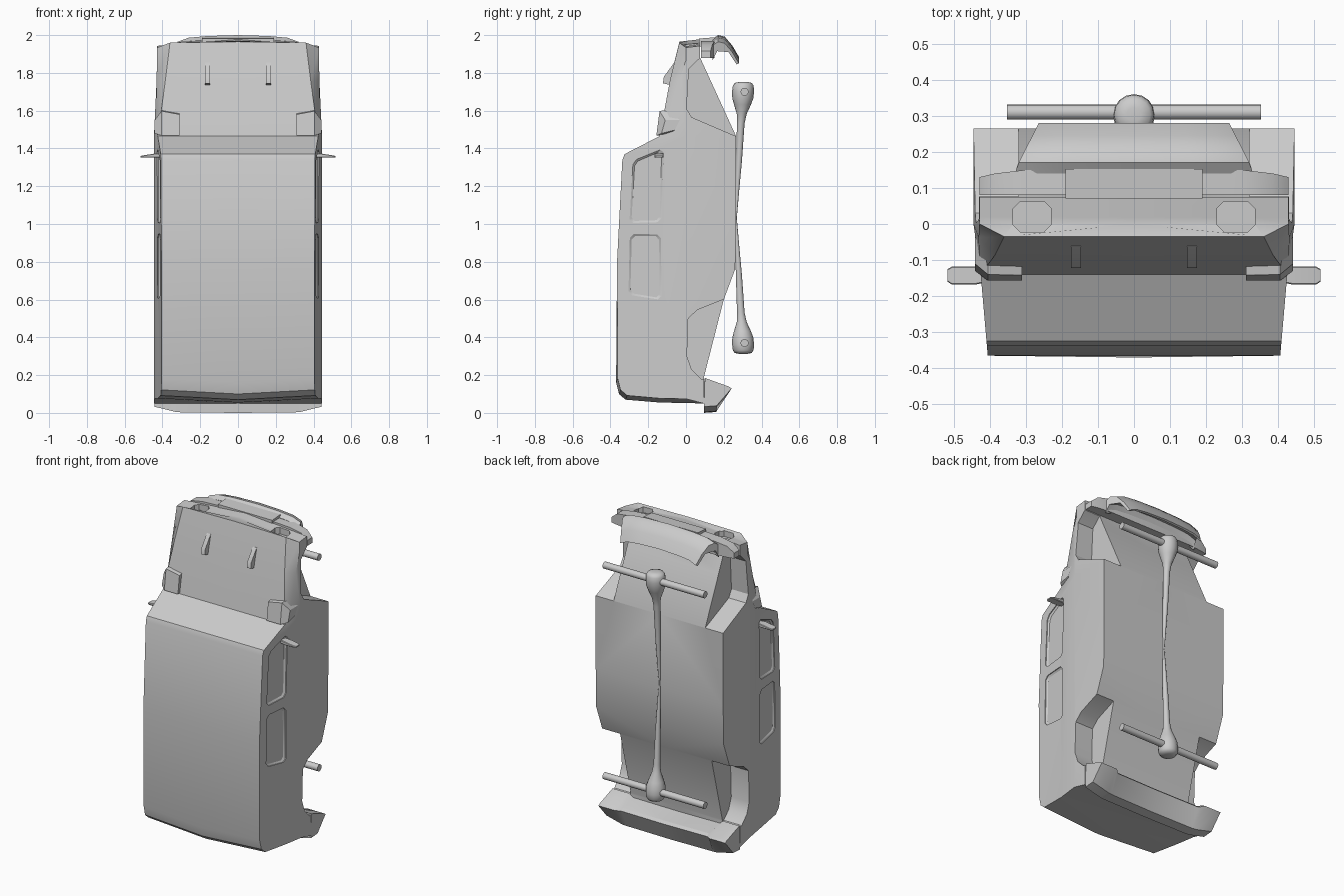
import bpy, bmesh, math
from mathutils import Vector

if "Cube" in bpy.data.objects:
    bpy.data.objects.remove(bpy.data.objects["Cube"])


def finish(name, bm, mirror=True, angle=30):
    """Mirror across x, weld, and make an object."""
    if mirror:
        dup = bmesh.ops.duplicate(bm, geom=bm.verts[:] + bm.edges[:] + bm.faces[:])
        for g in dup["geom"]:
            if isinstance(g, bmesh.types.BMVert):
                g.co.x *= -1
        bmesh.ops.remove_doubles(bm, verts=bm.verts[:], dist=1e-5)
    bmesh.ops.recalc_face_normals(bm, faces=bm.faces[:])
    me = bpy.data.meshes.new(name)
    bm.to_mesh(me)
    bm.free()
    ob = bpy.data.objects.new(name, me)
    bpy.context.collection.objects.link(ob)
    smooth(ob, angle)
    return ob


def smooth(ob, angle=30):
    bpy.ops.object.select_all(action='DESELECT')
    ob.select_set(True)
    bpy.context.view_layer.objects.active = ob
    bpy.ops.object.shade_smooth_by_angle(angle=math.radians(angle))


def loft(name, sections, mirror=True, angle=30):
    """Skin equal-length closed rings; no cap on the mirror plane."""
    bm = bmesh.new()
    rings = [[bm.verts.new(p) for p in s] for s in sections]
    n = len(rings[0])
    for a, b in zip(rings, rings[1:]):
        for i in range(n):
            bm.faces.new((a[i], a[(i + 1) % n], b[(i + 1) % n], b[i]))
    if not mirror or any(abs(p[0]) > 1e-6 for p in sections[0]):
        bm.faces.new(rings[0])
    bm.faces.new(rings[-1])
    return finish(name, bm, mirror, angle)


def side(x, pts):
    return [(x, y, z) for y, z in pts]


def chamfer(pts, c=0.02):
    out = []
    for i, p in enumerate(pts):
        p = Vector(p)
        for q in (pts[i - 1], pts[(i + 1) % len(pts)]):
            out.append(tuple(p + (Vector(q) - p).normalized() * c))
    return out


def lerp(a, b, t):
    return a + (b - a) * max(0, min(1, t))


# Body: side profile (y, z), extruded to half width and shaped
PROFILE = [(-.355, .1), (-.37, .16), (-.365, .8), (-.337, 1.34), (-.325, 1.37),
           (-.14, 1.465), (-.085, 1.76), (-.035, 1.965), (.075, 1.978), (.075, 1.88),
           (.265, 1.465), (.265, 1.0), (.26, .76), (.2, .6), (.095, .19),
           (.095, .05), (-.14, .055), (-.32, .07)]


def half_width(y, z):
    if z < 1.47:
        return lerp(.405, .425, (y + .37) / .23) if y < -.14 else lerp(.425, .445, (y + .14) / .14)
    t = (z - 1.465) / .5
    if y < -.12 + .105 * t:
        return lerp(.42, .36, t)
    return lerp(.435, .428, t)


bm = bmesh.new()
face = bm.faces.new([bm.verts.new((0, y, z)) for y, z in PROFILE])
ext = bmesh.ops.extrude_face_region(bm, geom=[face])["geom"]
for v in ext:
    if isinstance(v, bmesh.types.BMVert):
        v.co.x = .44
for f in [f for f in bm.faces if all(v.co.x < .01 for v in f.verts)]:
    bm.faces.remove(f)
for co, no, front in [((0, 0, 1.465), (0, 0, 1), False), ((0, -.14, 0), (0, 1, 0), False),
                      ((0, 0, 0), (0, 1, 0), False), ((0, 0, 1.76), (0, 0, 1), False),
                      ((0, -.115, 1.465), (0, .495, -.13), True)]:
    fs = [f for f in bm.faces if not front or f.calc_center_median().z > 1.465]
    es = {e for f in fs for e in f.edges}
    vs = {v for f in fs for v in f.verts}
    bmesh.ops.bisect_plane(bm, geom=list(vs) + list(es) + fs, dist=1e-4, plane_co=co, plane_no=no)
for v in bm.verts:
    if v.co.x > .1:
        y, z = v.co.y, v.co.z
        v.co.x = half_width(y, z)
        if z > 1.9:
            v.co.z -= .005 if v.co.x < .4 else .035
        elif z < .17 and y < .09:
            v.co.z += .022
            v.co.y += .008 if y < -.3 else 0
body = finish("body", bm)

# Cutters: wheel arches, side windows, headlight recesses
FRONT_ARCH = [(.085, 1.885), (.065, 1.87), (.015, 1.82), (.003, 1.61), (.03, 1.565),
              (.266, 1.464), (.4, 1.55), (.4, 1.8)]
REAR_ARCH = [(.12, .175), (.08, .18), (.03, .23), (.005, .3), (.012, .5), (.06, .545),
             (.205, .603), (.4, .6), (.4, .175)]
cutters = [loft("arch_cutter", [side(.32, a), side(.6, a)]) for a in (FRONT_ARCH, REAR_ARCH)]
WINDOWS = [[(-.28, 1.335), (-.118, 1.4), (-.13, 1.01), (-.3, 1.005)],
           [(-.297, .947), (-.132, .945), (-.13, .598), (-.305, .625)]]
for w in WINDOWS:
    pts = chamfer(w)
    inner = [(.425 + .087 * (y + .14) - .014, y, z) for y, z in pts]
    cutters.append(loft("window_cutter", [inner, side(.6, pts)]))
lamp = chamfer([(.23, -.022), (.335, -.022), (.335, .063), (.23, .063)])
cutters.append(loft("headlight_cutter", [[(x, y, 1.915) for x, y in lamp],
                                         [(x, y, 2.1) for x, y in lamp]]))
bpy.context.view_layer.objects.active = body
for c in cutters:
    m = body.modifiers.new("cut", 'BOOLEAN')
    m.operation, m.solver, m.object = 'DIFFERENCE', 'EXACT', c
    # the cut has to run before the shading modifier, if one is present
    bpy.ops.object.modifier_move_to_index(modifier=m.name, index=0)
    bpy.ops.object.modifier_apply(modifier=m.name)
for c in cutters:
    bpy.data.objects.remove(c)
smooth(body)

# Window and headlight rims
for i, w in enumerate(WINDOWS):
    outer, inner = chamfer(w), chamfer(w, .018)
    cy, cz = (sum(p[k] for p in w) / 4 for k in (0, 1))
    inner = [(cy + (y - cy) * .88, cz + (z - cz) * .94) for y, z in outer]
    bm = bmesh.new()
    a, b = ([bm.verts.new((.413 + .087 * (y + .14) + d, y, z)) for y, z in r]
            for r, d in ((outer, .007), (inner, -.001)))
    for k in range(len(a)):
        bm.faces.new((a[k], a[(k + 1) % len(a)], b[(k + 1) % len(a)], b[k]))
    finish(("front", "rear")[i] + "_window_rims", bm)

# Front bumper, number plate panel and chin lip
BUMPER = [(0, 1.978, .15), (.3, 1.965, .15), (.385, 1.95, .14), (.428, 1.915, .13)]
loft("front_bumper", [side(x, [(.08, 1.88), (.08, z), (y, z), (y, 1.88)]) for x, z, y in BUMPER])
plate = [(.07, 1.94), (.07, 1.982), (.152, 1.988), (.152, 1.94)]
loft("plate_panel", [side(0, plate), side(.19, plate)])
LIP = [(.14, 1.98), (.17, 2.0), (.205, 1.992), (.245, 1.945), (.28, 1.885), (.268, 1.88),
       (.225, 1.945), (.165, 1.95), (.14, 1.9)]


def lip_x(x, y):
    return x * lerp(1, .8, (y - .15) / .13)


loft("chin_lip", [[(lip_x(x, y), y, z - d) for y, z in LIP]
                  for x, d in ((0, 0), (.17, .005), (.27, .014), (.33, .035))], angle=45)

# Rear bumper
REAR = [(.095, 0), (.16, .005), (.215, .12), (.2, .135), (.095, .16)]
CORNER = [(.095, .005), (.162, .01), (.242, .13), (.225, .14), (.1, .185)]
loft("rear_bumper", [side(0, REAR), side(.3, [(y, z + .003) for y, z in REAR]),
                     side(.33, CORNER), side(.443, [(y, z + .028 * (z < .1)) for y, z in CORNER])])

# Corner scoops wrapping hood and fender
loft("hood_scoops", [side(.31, [(-.157, 1.468), (-.142, 1.58), (-.09, 1.59), (-.09, 1.468)]),
                     side(.405, [(-.157, 1.468), (-.14, 1.598), (-.09, 1.605), (-.09, 1.468)]),
                     side(.441, [(-.13, 1.48), (-.11, 1.55), (-.033, 1.55), (-.06, 1.497)])])

# Hood ribs
rib = [(-.122, 1.745), (-.117, 1.78), (-.062, 1.855), (-.05, 1.855), (-.08, 1.735)]
loft("hood_ribs", [side(.147, rib), side(.174, rib)])

# Wing mirrors
loft("wing_mirrors", [side(x, chamfer([(-a, 1.352), (-b, 1.352), (-b, z), (-a, z)], .003))
                      for x, a, b, z in ((.4, .16, .125, 1.374), (.44, .168, .118, 1.373),
                                         (.505, .168, .118, 1.363), (.517, .16, .125, 1.36))])

# Drive shaft with a bulb at each end: (distance from middle, y, radius)
HALF = [(0, .264, .005), (.15, .271, .011), (.3, .28, .016), (.5, .29, .02), (.55, .295, .026),
        (.6, .299, .045), (.635, .301, .056), (.67, .302, .058), (.7, .303, .055),
        (.715, .303, .045), (.72, .303, .02)]
SHAFT = [(-d, y, r) for d, y, r in HALF[:0:-1]] + HALF
ring = [(math.cos(k * math.tau / 16), math.sin(k * math.tau / 16)) for k in range(16)]
loft("drive_shaft", [[(r * c, y + r * s, 1.032 + d) for c, s in ring] for d, y, r in SHAFT],
     mirror=False, angle=50)

# Axles
for name, z in (("front_axle", 1.70), ("rear_axle", .37)):
    loft(name, [[(x, .31 + .021 * c, z + .021 * s) for c, s in ring] for x in (-.352, .352)],
         mirror=False, angle=40)
